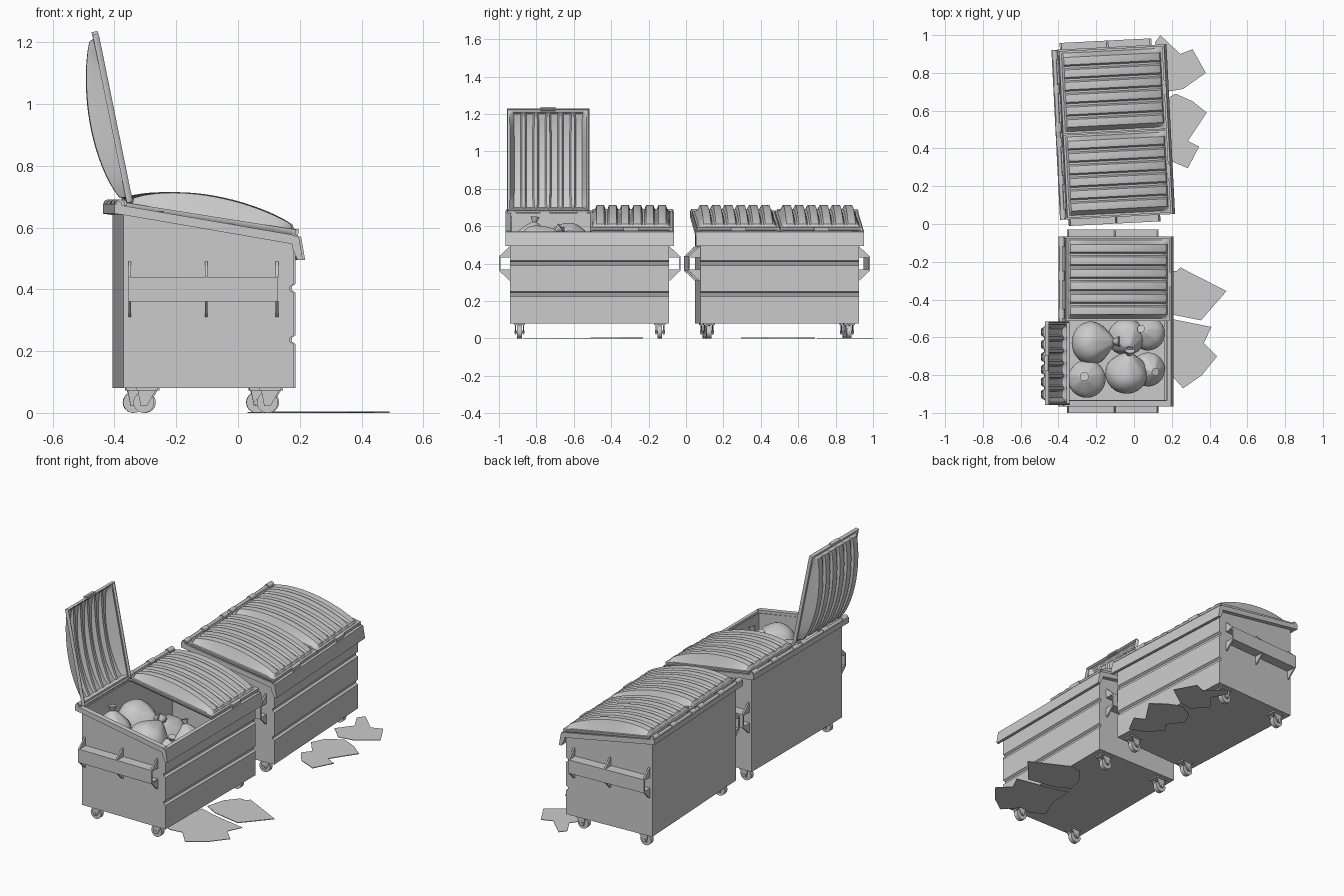
import bpy, bmesh, math
from mathutils import Matrix, Vector

if "Cube" in bpy.data.objects:
    bpy.data.objects.remove(bpy.data.objects["Cube"])

XF = Matrix.Identity(4)   # placement of the dumpster being built


def finish(bm, name, smooth=False, local=None, thick=0):
    bmesh.ops.recalc_face_normals(bm, faces=bm.faces[:])
    me = bpy.data.meshes.new(name)
    bm.to_mesh(me)
    bm.free()
    me.transform(XF @ (local or Matrix.Identity(4)))
    ob = bpy.data.objects.new(name, me)
    bpy.context.collection.objects.link(ob)
    if thick:
        m = ob.modifiers.new("thickness", 'SOLIDIFY')
        m.thickness, m.offset = thick, -1
    if smooth:
        bpy.ops.object.select_all(action='DESELECT')
        ob.select_set(True)
        bpy.context.view_layer.objects.active = ob
        bpy.ops.object.shade_smooth_by_angle(angle=math.radians(35))
    return ob


def prism(name, pts, axis, a, b, open_top=False, thick=0):
    """Extrude a 2D outline along x, y or z from a to b."""
    put = {'x': lambda p, t: (t, p[0], p[1]),
           'y': lambda p, t: (p[0], t, p[1]),
           'z': lambda p, t: (p[0], p[1], t)}[axis]
    bm = bmesh.new()
    A = [bm.verts.new(put(p, a)) for p in pts]
    B = [bm.verts.new(put(p, b)) for p in pts]
    n = len(pts)
    for i in range(n - 1 if open_top else n):
        j = (i + 1) % n
        bm.faces.new((A[i], A[j], B[j], B[i]))
    bm.faces.new(A)
    bm.faces.new(B)
    return finish(bm, name, thick=thick)


def box(name, x, y, z):
    return prism(name, [(x[0], y[0]), (x[1], y[0]), (x[1], y[1]), (x[0], y[1])], 'z', *z)


def rod(name, c, r, length, segs=20):
    bm = bmesh.new()
    bmesh.ops.create_cone(bm, cap_ends=True, segments=segs, radius1=r, radius2=r, depth=length)
    return finish(bm, name, True, Matrix.Translation(c) @ Matrix.Rotation(math.pi / 2, 4, 'X'))


L, W, RIBS = 0.555, 0.44, 6


def lid(name, yc, angle):
    """Domed lid with raised ribs and a turned-down flange; hinge is its local origin."""
    m = 0.022
    us = [(0, -.02), (0, 0), (.012, 0)] + [(.02 + (L - .04) * i / 18, None) for i in range(19)] \
        + [(L - .012, 0), (L, 0), (L, -.02)]
    p = (W - 2 * m) / RIBS
    vs = [(0, -.02), (0, 0), (.012, 0)]
    for k in range(RIBS):
        c = m + p * (k + .5)
        vs += [(c + f * p, h) for f, h in ((-.42, .6), (-.3, 1), (0, 1.04), (.3, 1), (.42, .6))]
    vs += [(W - .012, 0), (W, 0), (W, -.02)]
    bm = bmesh.new()
    g = []
    for i, (u, hu) in enumerate(us):
        row = []
        for j, (v, hv) in enumerate(vs):
            dome = .064 * max(0, math.sin(math.pi * (u / L) ** .9)) ** .65
            edge_v = j < 3 or j > len(vs) - 4
            if hu is None and not edge_v:
                h = dome * hv
            else:
                h = min(0 if hu is None else hu, hv if edge_v else 0)
            row.append(bm.verts.new((u, v - W / 2, h)))
        g.append(row)
    for i in range(len(us) - 1):
        for j in range(len(vs) - 1):
            bm.faces.new((g[i][j], g[i + 1][j], g[i + 1][j + 1], g[i][j + 1]))
    loc = Matrix.Translation((-.265, yc, .68)) @ Matrix.Rotation(math.radians(angle), 4, 'Y')
    finish(bm, name, True, loc, .006)
    # grip on the free edge
    bm = bmesh.new()
    bmesh.ops.create_cube(bm, matrix=Matrix.Translation((L, 0, -.008)) @ Matrix.Diagonal((.018, .08, .02, 1)))
    finish(bm, name + "_grip", local=loc)


def caster(x, y):
    box("caster_plate", (x - .035, x + .035), (y - .03, y + .03), (.072, .082))
    for s in (-1, 1):
        yy = sorted((y + s * .018, y + s * .024))
        prism("caster_fork", [(x - .03, .075), (x + .03, .075), (x + .012 - .012, .022),
                              (x - .02, .022)], 'y', *yy)
    rod("caster_wheel", (x - .01, y, .034), .034, .026, 24)
    rod("caster_axle", (x - .01, y, .034), .009, .054, 10)


def dumpster(lid_angles):
    # open-topped bin with two creases in the front panel
    prof = [(-.275, .655), (-.275, .08), (.275, .08)]
    for z in (.237, .403):
        prof += [(.275, z - .014), (.263, z - .006), (.263, z + .006), (.275, z + .014)]
    prism("bin_body", prof + [(.275, .56)], 'y', -.425, .425, True, .012)
    # rim
    for s in (-1, 1):
        prism("rim_side", [(-.3, .645), (.28, .545), (.28, .575), (-.3, .675)], 'y',
              *sorted((s * .42, s * .45)))
    prism("rim_front", [(.27, .572), (.292, .57), (.305, .495), (.288, .495), (.27, .535)], 'y', -.45, .45)
    prism("rim_back", [(-.305, .645), (-.27, .64), (-.27, .67), (-.305, .676)], 'y', -.45, .45)
    # hinge
    rod("hinge_rod", (-.29, 0, .675), .010, .9, 12)
    for y in (-.42, -.24, -.04, .04, .24, .42):
        rod("hinge_knuckle", (-.288, y, .675), .016, .05, 14)
    # fork sleeves and gussets on both ends
    for s in (-1, 1):
        span = lambda a, b: sorted((s * a, s * b))
        box("sleeve_outer", (-.26, .225), span(.477, .485), (.36, .44))
        box("sleeve_top", (-.26, .225), span(.42, .48), (.432, .44))
        box("sleeve_bottom", (-.26, .225), span(.42, .48), (.36, .368))
        for x in (-.26, -.012, .217):
            for z0, z1 in ((.438, .49), (.362, .31)):
                prism("sleeve_gusset", [(s * .42, z0), (s * .485, z0), (s * .43, z1), (s * .42, z1)],
                      'x', x, x + .009)
    for x in (-.2, .2):
        for y in (-.375, .375):
            caster(x, y)
    for i, a in enumerate(lid_angles):
        lid("lid_open" if a < 0 else "lid_closed", (-.222, .222)[i], a)


def bag(c, r, squash, lean):
    """Tied sack: sphere pinched to a neck, with shallow wrinkles and a flared tie."""
    bm = bmesh.new()
    bmesh.ops.create_uvsphere(bm, u_segments=32, v_segments=20, radius=1)
    for v in bm.verts:
        a, t = math.atan2(v.co.y, v.co.x), max(0, v.co.z)
        k = (1 + .05 * t * math.sin(7 * a)) * (1 - .25 * t ** 3)
        v.co = Vector((v.co.x * k, v.co.y * k, v.co.z * squash + .2 * t ** 6)) * r
    top = (squash + .2) * r
    bmesh.ops.create_cone(bm, cap_ends=True, segments=10, radius1=.1 * r, radius2=.24 * r, depth=.32 * r,
                          matrix=Matrix.Translation((0, 0, top + .1 * r)))
    q = Vector((0, 0, 1)).rotation_difference(Vector(lean)).to_matrix().to_4x4()
    finish(bm, "rubbish_bag", True, Matrix.Translation(c) @ q)


# near dumpster with one lid thrown open, far dumpster slightly turned
XF = Matrix.Translation((-.095, -.515, 0))
dumpster((-101.5, 9))
XF = Matrix.Translation((-.11, .487, 0)) @ Matrix.Rotation(math.radians(2.9), 4, 'Z')
dumpster((9, 9))
XF = Matrix.Identity(4)

# rubbish bags in the open half
bag((-.225, -.63, .505), .115, .9, (.9, .05, .3))
bag((-.04, -.60, .47), .10, .9, (.1, -.5, .8))
bag((.075, -.58, .44), .09, .9, (-.3, .2, .9))
bag((-.25, -.82, .52), .10, .85, (-.1, .1, 1))
bag((-.04, -.79, .495), .112, .95, (.1, .75, .6))
bag((.075, -.77, .44), .09, .9, (.3, -.1, .9))

# flattened cardboard on the ground
sheets = [
    [(.09, -.47), (.185, -.5), (.41, -.545), (.37, -.63), (.44, -.70), (.36, -.80), (.26, -.87),
     (.18, -.78), (.1, -.79), (.03, -.74), (.08, -.62)],
    [(.245, -.23), (.49, -.355), (.355, -.51), (.18, -.475), (.10, -.43), (.13, -.32), (.19, -.25), (.225, -.25)],
    [(.14, 1.0), (.245, .90), (.31, .925), (.38, .80), (.26, .715), (.17, .70), (.09, .78), (.16, .87), (.11, .96)],
    [(.22, .69), (.31, .65), (.385, .59), (.285, .44), (.345, .41), (.285, .295), (.18, .34), (.12, .42),
     (.16, .47), (.09, .56), (.13, .64)],
]
for i, s in enumerate(sheets):
    prism("cardboard_sheet", s, 'z', 0, .003 + .001 * (i % 2))
